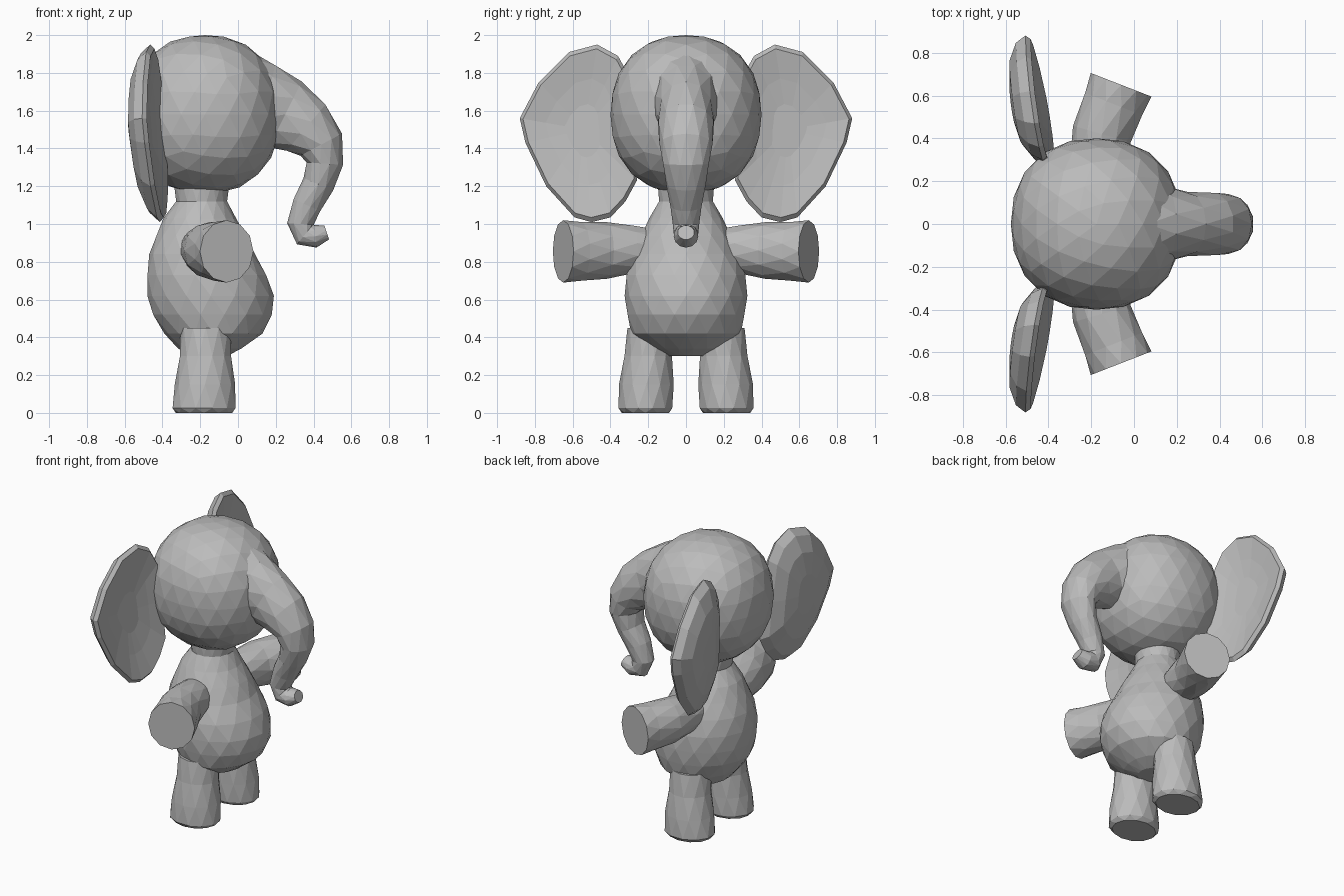
import bpy, bmesh, math
from mathutils import Vector

old = bpy.data.objects.get("Cube")
if old:
    bpy.data.objects.remove(old, do_unlink=True)

grey = bpy.data.materials.new("plain grey")
grey.use_nodes = True
grey.diffuse_color = (0.5, 0.5, 0.5, 1)
grey.node_tree.nodes["Principled BSDF"].inputs["Base Color"].default_value = (0.5, 0.5, 0.5, 1)


def finish(name, bm):
    bmesh.ops.recalc_face_normals(bm, faces=bm.faces)
    mesh = bpy.data.meshes.new(name)
    bm.to_mesh(mesh)
    bm.free()
    mesh.materials.append(grey)
    obj = bpy.data.objects.new(name, mesh)
    bpy.context.collection.objects.link(obj)
    return obj


def bridge(bm, rings):
    for a, b in zip(rings, rings[1:]):
        for i in range(len(a)):
            j = (i + 1) % len(a)
            bm.faces.new((a[i], a[j], b[j], b[i]))


def loft(name, sections, side, sides=12, axis=None):
    """Oval rings (centre, radius along side, radius across) joined and capped."""
    bm = bmesh.new()
    side = Vector(side)
    centres = [Vector(s[0]) for s in sections]
    rings = []
    for i, (c, ru, rv) in enumerate(sections):
        along = axis or centres[min(i + 1, len(centres) - 1)] - centres[max(i - 1, 0)]
        across = Vector(along).cross(side).normalized()
        turn = [2 * math.pi * (k + 0.5 * (i % 2)) / sides for k in range(sides)]
        rings.append([bm.verts.new(centres[i] + side * ru * math.cos(t) + across * rv * math.sin(t))
                      for t in turn])
    bridge(bm, rings)
    bm.faces.new(rings[0])
    bm.faces.new(rings[-1])
    bmesh.ops.triangulate(bm, faces=[f for f in bm.faces if len(f.verts) == 4])
    return finish(name, bm)


# Head: slightly boxy ball
bm = bmesh.new()
bmesh.ops.create_icosphere(bm, subdivisions=3, radius=1)
for v in bm.verts:
    p = v.co
    full = sum(abs(c) ** 2.25 for c in p) ** (-1 / 2.25)
    v.co = Vector((-0.175 + 0.40 * p.x * full, 0.40 * p.y * full, 1.58 + 0.42 * p.z * full))
finish("head", bm)

# Trunk: (x, z, half width, half depth), curling forward at the tip
trunk = [(0.02, 1.64, 0.24, 0.28), (0.14, 1.62, 0.18, 0.235), (0.25, 1.58, 0.15, 0.195),
         (0.36, 1.51, 0.15, 0.165), (0.44, 1.42, 0.14, 0.125), (0.46, 1.32, 0.125, 0.10),
         (0.425, 1.21, 0.105, 0.085), (0.365, 1.10, 0.085, 0.08), (0.33, 1.00, 0.07, 0.07),
         (0.355, 0.945, 0.065, 0.07), (0.41, 0.935, 0.065, 0.06), (0.47, 0.955, 0.045, 0.04)]
loft("trunk", [((x, 0, z), w, d) for x, z, w, d in trunk], (0, 1, 0))

# Body: (z, back x, front x, half width), pear shaped with a neck
body = [(0.30, -0.22, -0.06, 0.09), (0.34, -0.32, 0.02, 0.20), (0.42, -0.39, 0.13, 0.29),
        (0.52, -0.455, 0.185, 0.315), (0.62, -0.48, 0.19, 0.325), (0.73, -0.485, 0.155, 0.32),
        (0.84, -0.47, 0.09, 0.285), (0.94, -0.435, 0.045, 0.24), (1.03, -0.395, -0.01, 0.195),
        (1.12, -0.33, -0.055, 0.145), (1.22, -0.34, -0.045, 0.15)]
loft("body", [(((b + f) / 2, 0, z), w, (f - b) / 2) for z, b, f, w in body],
     (0, 1, 0), 16, (0, 0, 1))

# Ear outline (y, z), counted from the inner bottom round the outside
outline = [(0.26, 1.23), (0.32, 1.12), (0.40, 1.035), (0.50, 1.01), (0.59, 1.035), (0.74, 1.20),
           (0.85, 1.43), (0.88, 1.56), (0.78, 1.75), (0.62, 1.91), (0.47, 1.95), (0.36, 1.89),
           (0.30, 1.78), (0.27, 1.50)]
# Ear rings: (scale, offset in x from the rim), back dome to hollow front
shells = [(0.3, -0.125), (0.65, -0.105), (0.9, -0.06), (1.0, -0.01), (0.95, 0.012), (0.6, -0.015), (0.3, -0.03)]


def ear(name, s):
    bm = bmesh.new()
    rings = []
    for scale, depth in shells:
        ring = []
        for y, z in outline:
            y, z = 0.54 + (y - 0.54) * scale, 1.5 + (z - 1.5) * scale
            rim = -0.395 - 0.16 * (y - 0.3) - 0.06 * (z - 1.4)
            ring.append(bm.verts.new((rim + depth, s * y, z)))
        rings.append(ring)
    bridge(bm, rings)
    bm.faces.new(rings[0])
    bm.faces.new(rings[-1])
    bmesh.ops.triangulate(bm, faces=bm.faces)
    finish(name, bm)


for label, s in (("left", 1), ("right", -1)):
    ear(label + "_ear", s)
    # Arm: reaches out and a little forward, widening to a flat end
    loft(label + "_arm", [((-0.20, s * 0.15, 0.87), 0.10, 0.11), ((-0.175, s * 0.28, 0.865), 0.13, 0.13),
                          ((-0.15, s * 0.42, 0.86), 0.15, 0.14), ((-0.095, s * 0.56, 0.855), 0.16, 0.148),
                          ((-0.06, s * 0.65, 0.855), 0.165, 0.152)], (0, 0, 1))
    # Leg: stump flaring to the foot
    loft(label + "_leg", [((-0.18, s * 0.215, 0.0), 0.125, 0.15), ((-0.18, s * 0.215, 0.025), 0.147, 0.172),
                          ((-0.175, s * 0.21, 0.15), 0.145, 0.16), ((-0.172, s * 0.20, 0.30), 0.13, 0.14),
                          ((-0.17, s * 0.185, 0.45), 0.125, 0.135)], (0, 1, 0), 12, (0, 0, 1))
